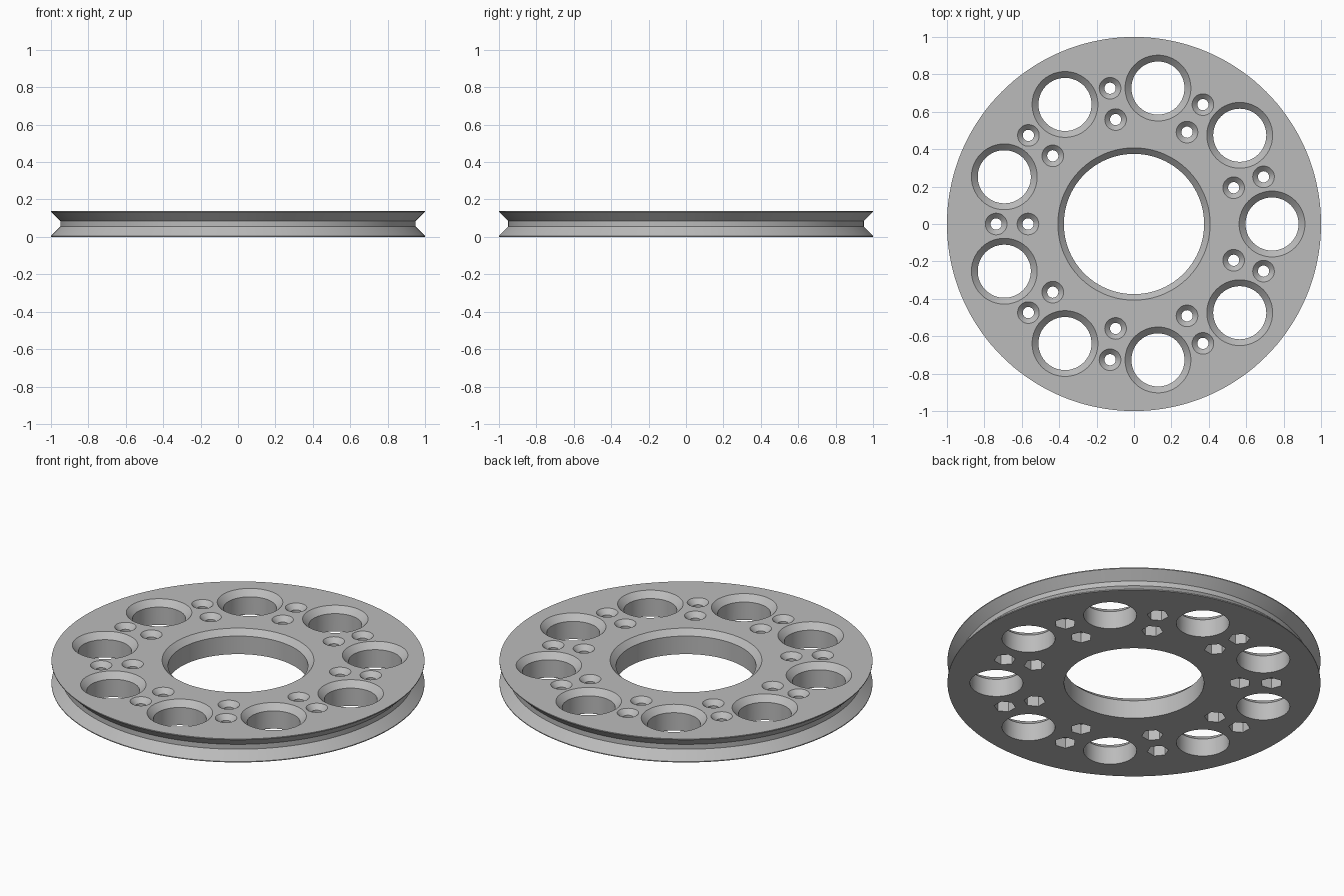
import bpy, bmesh
from math import sin, cos, pi, radians
from mathutils import Matrix

if "Cube" in bpy.data.objects:
    bpy.data.objects.remove(bpy.data.objects["Cube"], do_unlink=True)

HEIGHT = 0.139
HOLES = 9

grey = bpy.data.materials.new("light grey")
grey.use_nodes = True
colour = (0.5, 0.5, 0.5, 1)
grey.diffuse_color = colour
grey.node_tree.nodes["Principled BSDF"].inputs["Base Color"].default_value = colour


def lathe(bm, profile, segments, matrix=Matrix(), ring=False):
    """Turn a (radius, z) profile; ring closes it on itself, otherwise ends are capped."""
    loops = []
    for r, z in profile:
        angles = [2 * pi * i / segments for i in range(segments)]
        loops.append([bm.verts.new(matrix @ Matrix.Translation((r * cos(a), r * sin(a), z)).translation)
                      for a in angles])
    pairs = list(zip(loops, loops[1:]))
    if ring:
        pairs.append((loops[-1], loops[0]))
    else:
        bm.faces.new(loops[0][::-1])
        bm.faces.new(loops[-1])
    for low, high in pairs:
        for i in range(segments):
            j = (i + 1) % segments
            bm.faces.new((low[i], low[j], high[j], high[i]))


def finish(bm, name):
    bmesh.ops.recalc_face_normals(bm, faces=bm.faces)
    mesh = bpy.data.meshes.new(name)
    bm.to_mesh(mesh)
    bm.free()
    obj = bpy.data.objects.new(name, mesh)
    bpy.context.collection.objects.link(obj)
    mesh.materials.append(grey)
    return obj


def at(radius, degrees):
    """Place on a bolt circle, turned to face outwards."""
    return Matrix.Rotation(radians(degrees), 4, 'Z') @ Matrix.Translation((radius, 0, 0))


def bevelled_hole(r, bevel):
    """Cutter profile for a through hole widened at the top."""
    extra = 0.005
    return [(r, -0.05), (r, HEIGHT - bevel), (r + bevel + extra, HEIGHT + extra)]


# Grooved wheel with a bevelled central bore
bm = bmesh.new()
lathe(bm, [(0.375, 0), (1, 0), (1, 0.005), (0.95, 0.055), (0.95, HEIGHT - 0.055),
           (1, HEIGHT - 0.005), (1, HEIGHT), (0.407, HEIGHT), (0.375, HEIGHT - 0.032)],
      144, ring=True)
wheel = finish(bm, "grooved_wheel")

# Large round holes and pairs of countersunk screw holes
rounds = bmesh.new()
pockets = bmesh.new()
for k in range(HOLES):
    angle = k * 360 / HOLES
    lathe(rounds, bevelled_hole(0.142, 0.034), 64, at(0.738, angle))
    for radius in (0.567, 0.737):
        place = at(radius, angle + 180 / HOLES)
        lathe(rounds, bevelled_hole(0.03, 0.028), 32, place)
        # Hexagonal nut pocket underneath, flats facing the centre
        lathe(pockets, [(0.058, -0.05), (0.058, 0.06)], 6,
              place @ Matrix.Rotation(pi / 6, 4, 'Z'))

cutters = [finish(rounds, "round_hole_cutter"), finish(pockets, "nut_pocket_cutter")]
for cutter in cutters:
    cutter.hide_render = True
    cut = wheel.modifiers.new(cutter.name, 'BOOLEAN')
    cut.operation = 'DIFFERENCE'
    cut.solver = 'EXACT'
    cut.object = cutter

# Bake the cuts and drop the cutters
bpy.context.view_layer.update()
graph = bpy.context.evaluated_depsgraph_get()
baked = bpy.data.meshes.new_from_object(wheel.evaluated_get(graph))
wheel.modifiers.clear()
wheel.data = baked
for cutter in cutters:
    bpy.data.objects.remove(cutter, do_unlink=True)

bpy.ops.object.select_all(action='DESELECT')
wheel.select_set(True)
bpy.context.view_layer.objects.active = wheel
bpy.ops.object.shade_smooth_by_angle(angle=radians(30))
